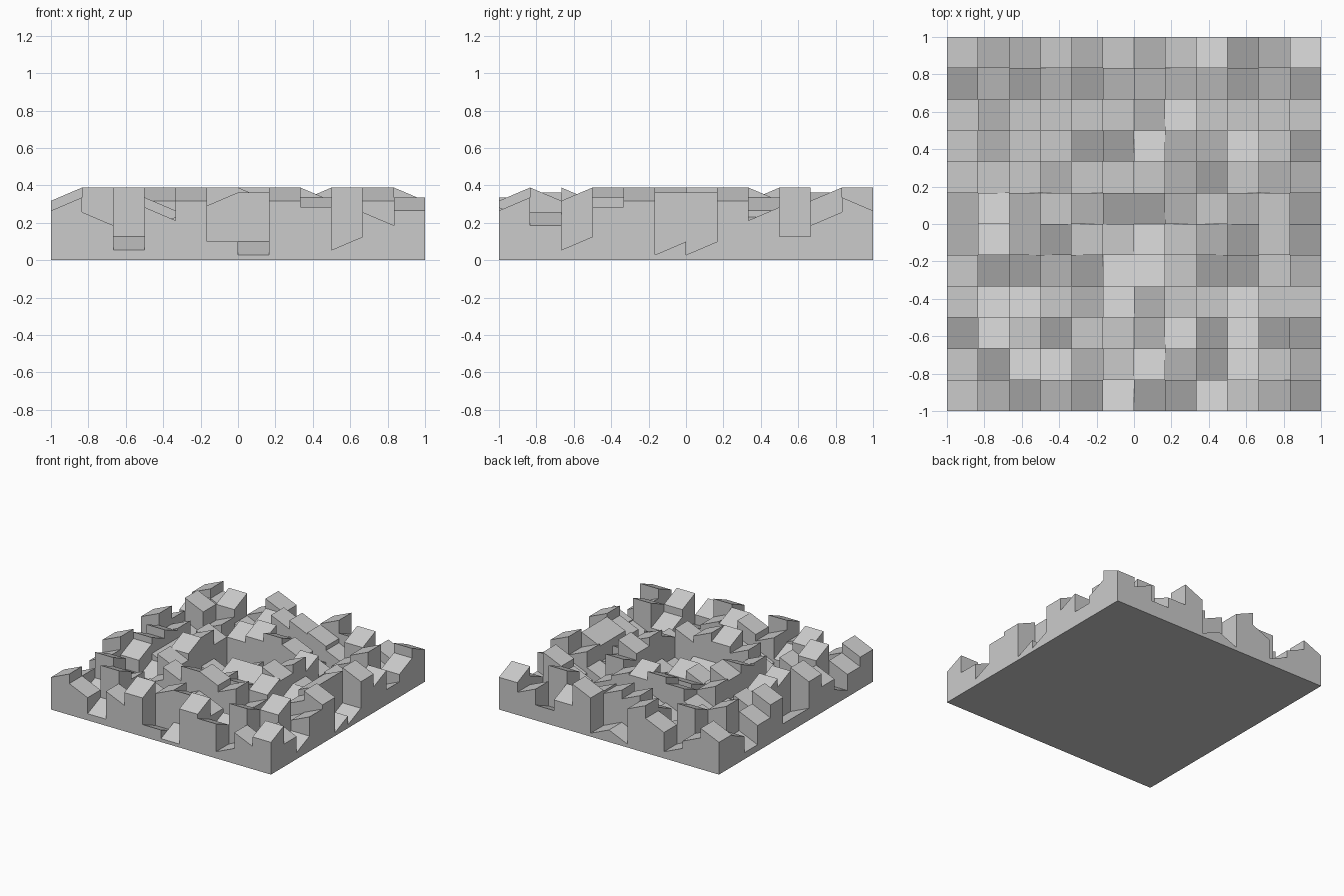
import bpy, bmesh
from mathutils import Vector

if "Cube" in bpy.data.objects:
    bpy.data.objects.remove(bpy.data.objects["Cube"])

N = 12              # cells per side
S = 2 / N           # cell size
TOP, STEP, TILT = 0.353, 0.0263, 0.0355

# Downhill direction of every block top (rows from back to front):
# L = +y, D = -y, M = -x, R = +x
ROWS = """
MRRMRMRMLDRL
DRDRDRRRRDRD
MRMMMMRLMMMM
MRMMDDLRRLMD
MMMRMMMRDMRR
RLRMRDDRMRMD
RLRDMMLMRDMD
MDDRDLLMDDMR
MLLMRLRMMLMM
DLMDMMRLDLDD
MDLLRMLRDLMR
MRDRDLDDLMRD
""".split()[::-1]
DIRS = {'L': (0, 1), 'D': (0, -1), 'M': (-1, 0), 'R': (1, 0)}


def height(i, j, u, v):
    """Top of block (i, j) at its corner u, v (0 or 1); 0 outside the panel."""
    if not (0 <= i < N and 0 <= j < N):
        return 0.0
    # quadratic residue depth sequence
    depth = ((i + 1) ** 2 + (j + 1) ** 2) % (N + 1)
    dx, dy = DIRS[ROWS[j][i]]
    slope = dx * (2 * u - 1) + dy * (2 * v - 1)
    return max(0.002, TOP - STEP * depth - TILT * slope)


bm = bmesh.new()


def face(points, facing):
    """Add a polygon whose normal agrees with the given direction."""
    f = bm.faces.new([bm.verts.new(p) for p in points])
    f.normal_update()
    if f.normal.dot(Vector(facing)) < 0:
        f.normal_flip()


def wall(p, q, a, b, n):
    """Step between edge heights a and b along p-q; n points from a to b."""
    P = lambda t, z: (p[0] + (q[0] - p[0]) * t, p[1] + (q[1] - p[1]) * t, z)
    d0, d1 = a[0] - b[0], a[1] - b[1]
    n = Vector(n)
    if abs(d0) < 1e-5 and abs(d1) < 1e-5:
        return
    if d0 * d1 < -1e-9:            # edges cross: two triangles
        t = d0 / (d0 - d1)
        c = P(t, a[0] + (a[1] - a[0]) * t)
        face([P(0, a[0]), P(0, b[0]), c], n * d0)
        face([P(1, a[1]), P(1, b[1]), c], n * d1)
        return
    pts = [P(0, a[0]), P(1, a[1])]
    if abs(d1) > 1e-5:
        pts.append(P(1, b[1]))
    if abs(d0) > 1e-5:
        pts.append(P(0, b[0]))
    face(pts, n * (d0 + d1))


# Tilted block tops
for i in range(N):
    for j in range(N):
        face([((i + u) * S - 1, (j + v) * S - 1, height(i, j, u, v))
              for u, v in ((0, 0), (1, 0), (1, 1), (0, 1))], (0, 0, 1))

# Steps between blocks, and the outer sides
for k in range(N + 1):
    for m in range(N):
        c, s, e = k * S - 1, m * S - 1, (m + 1) * S - 1
        wall((c, s), (c, e),
             [height(k - 1, m, 1, v) for v in (0, 1)],
             [height(k, m, 0, v) for v in (0, 1)], (1, 0, 0))
        wall((s, c), (e, c),
             [height(m, k - 1, u, 1) for u in (0, 1)],
             [height(m, k, u, 0) for u in (0, 1)], (0, 1, 0))

# Flat underside
face([(-1, -1, 0), (-1, 1, 0), (1, 1, 0), (1, -1, 0)], (0, 0, -1))

bmesh.ops.remove_doubles(bm, verts=bm.verts, dist=1e-5)
mesh = bpy.data.meshes.new("diffuser_panel")
bm.to_mesh(mesh)
bm.free()
panel = bpy.data.objects.new("diffuser_panel", mesh)
bpy.context.collection.objects.link(panel)
